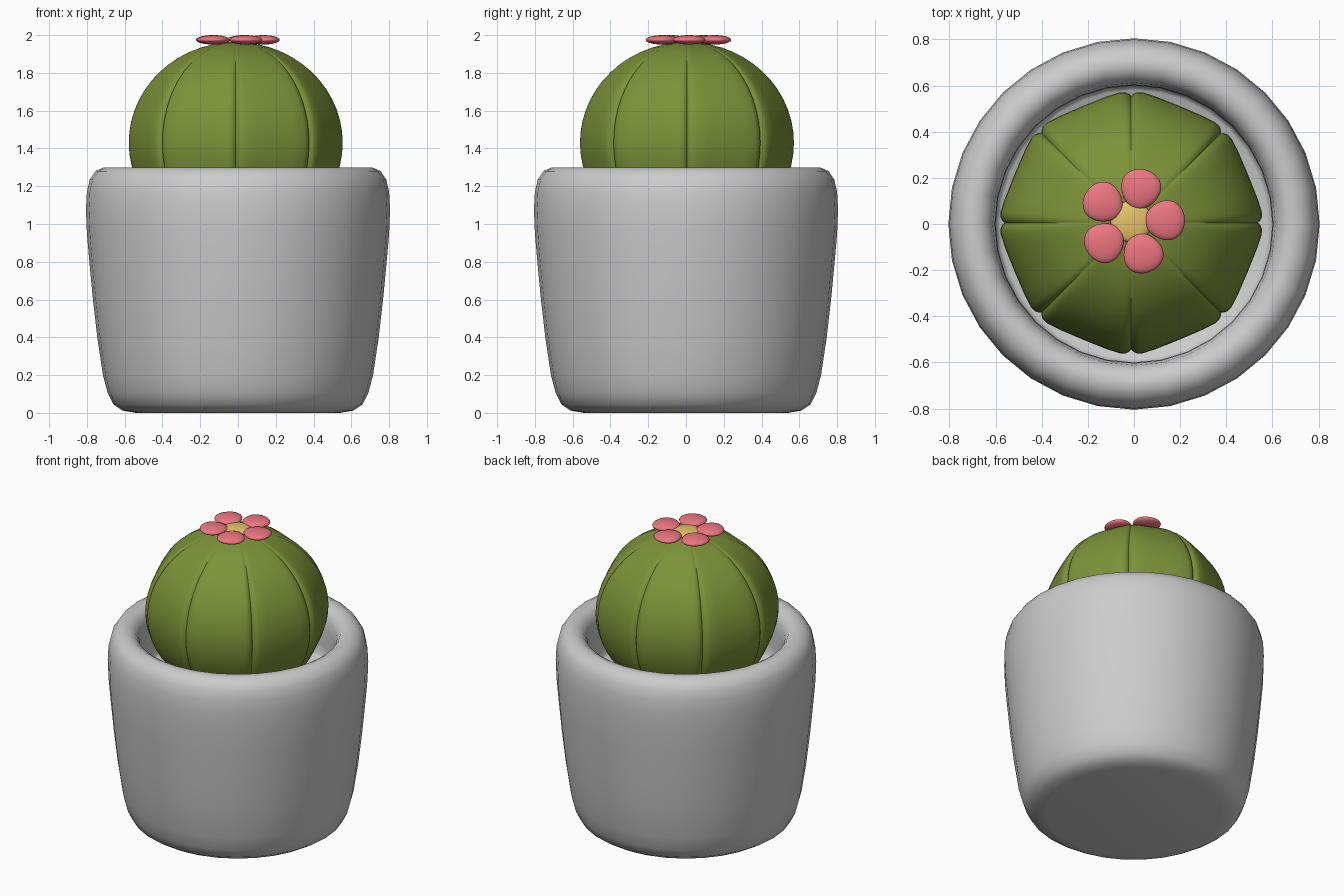
import bpy, bmesh, math
from mathutils import Matrix

if "Cube" in bpy.data.objects:
    bpy.data.objects.remove(bpy.data.objects["Cube"])

CX, CY = -0.012, 0.005  # plant axis


def material(name, rgb):
    m = bpy.data.materials.new(name)
    m.diffuse_color = (*rgb, 1)
    m.use_nodes = True
    m.node_tree.nodes["Principled BSDF"].inputs["Base Color"].default_value = m.diffuse_color
    return m


def finish(name, bm, mat=None, angle=40):
    bmesh.ops.recalc_face_normals(bm, faces=bm.faces)
    me = bpy.data.meshes.new(name)
    bm.to_mesh(me)
    bm.free()
    ob = bpy.data.objects.new(name, me)
    bpy.context.collection.objects.link(ob)
    if mat:
        me.materials.append(mat)
    bpy.ops.object.select_all(action='DESELECT')
    ob.select_set(True)
    bpy.context.view_layer.objects.active = ob
    bpy.ops.object.shade_smooth_by_angle(angle=math.radians(angle))
    return ob


def lathe(profile, angles, factor=lambda i: 1.0):
    """Revolve (radius, z) points; a zero radius becomes a single pole."""
    bm = bmesh.new()
    n = len(angles)
    rings = []
    for r, z in profile:
        if r == 0:
            rings.append([bm.verts.new((0, 0, z))] * n)
        else:
            rings.append([bm.verts.new((r * factor(i) * math.cos(a), r * factor(i) * math.sin(a), z))
                          for i, a in enumerate(angles)])
    for lo, hi in zip(rings, rings[1:]):
        for i in range(n):
            j = (i + 1) % n
            bm.faces.new(dict.fromkeys((lo[i], lo[j], hi[j], hi[i])))
    return bm


green = material("green", (0.20, 0.29, 0.04))
pink = material("pink", (0.85, 0.18, 0.22))
yellow = material("yellow", (0.80, 0.55, 0.14))

# Pot: rounded outside, thick lip, straight inner wall and floor
pot = [(0, 0), (0.54, 0), (0.61, 0.012), (0.66, 0.045), (0.69, 0.105), (0.715, 0.2), (0.745, 0.4),
       (0.768, 0.6), (0.787, 0.8), (0.80, 0.95), (0.805, 1.08), (0.80, 1.17), (0.785, 1.235),
       (0.755, 1.28), (0.71, 1.30), (0.67, 1.297), (0.635, 1.275), (0.613, 1.235), (0.603, 1.17),
       (0.60, 1.05), (0.60, 0.97), (0.58, 0.95), (0, 0.95)]
finish("pot", lathe(pot, [2 * math.pi * i / 32 for i in range(32)]), angle=50)

# Cactus: flattened ball with eight lobes split by narrow grooves
offsets = [0, 1, 2.5, 5, 11, 22.5, 34, 40, 42.5, 44]
scales = [0.967, 0.985, 0.998, 1.0, 0.982, 0.965, 0.982, 1.0, 0.998, 0.985]
angles = [math.radians(45 * k + o) for k in range(8) for o in offsets]
ball = [(0.568 * math.sin(math.pi * t / 28) if 0 < t < 28 else 0,
         1.43 - 0.533 * math.cos(math.pi * t / 28)) for t in range(29)]
bm = lathe(ball, angles, lambda i: scales[i % 10])
bmesh.ops.translate(bm, verts=bm.verts, vec=(CX, CY, 0))
finish("cactus", bm, green, 60)

# Flower petals: flat egg shapes, narrower toward the middle
for k in range(5):
    bm = bmesh.new()
    bmesh.ops.create_uvsphere(bm, u_segments=24, v_segments=14, radius=1)
    for v in bm.verts:
        x, y, z = v.co
        v.co = (0.146 + 0.087 * x, 0.086 * y * (1 + 0.14 * x), 1.975 + 0.025 * z)
    bmesh.ops.rotate(bm, verts=bm.verts, cent=(0, 0, 0), matrix=Matrix.Rotation(math.radians(72 * k + 2), 3, 'Z'))
    bmesh.ops.translate(bm, verts=bm.verts, vec=(CX, 0.011, 0))
    finish(f"petal_{k + 1}", bm, pink, 60)

# Flower centre
bm = bmesh.new()
bmesh.ops.create_uvsphere(bm, u_segments=24, v_segments=12, radius=1)
bmesh.ops.scale(bm, verts=bm.verts, vec=(0.09, 0.09, 0.022))
bmesh.ops.translate(bm, verts=bm.verts, vec=(CX, 0.011, 1.967))
finish("flower_centre", bm, yellow, 60)
